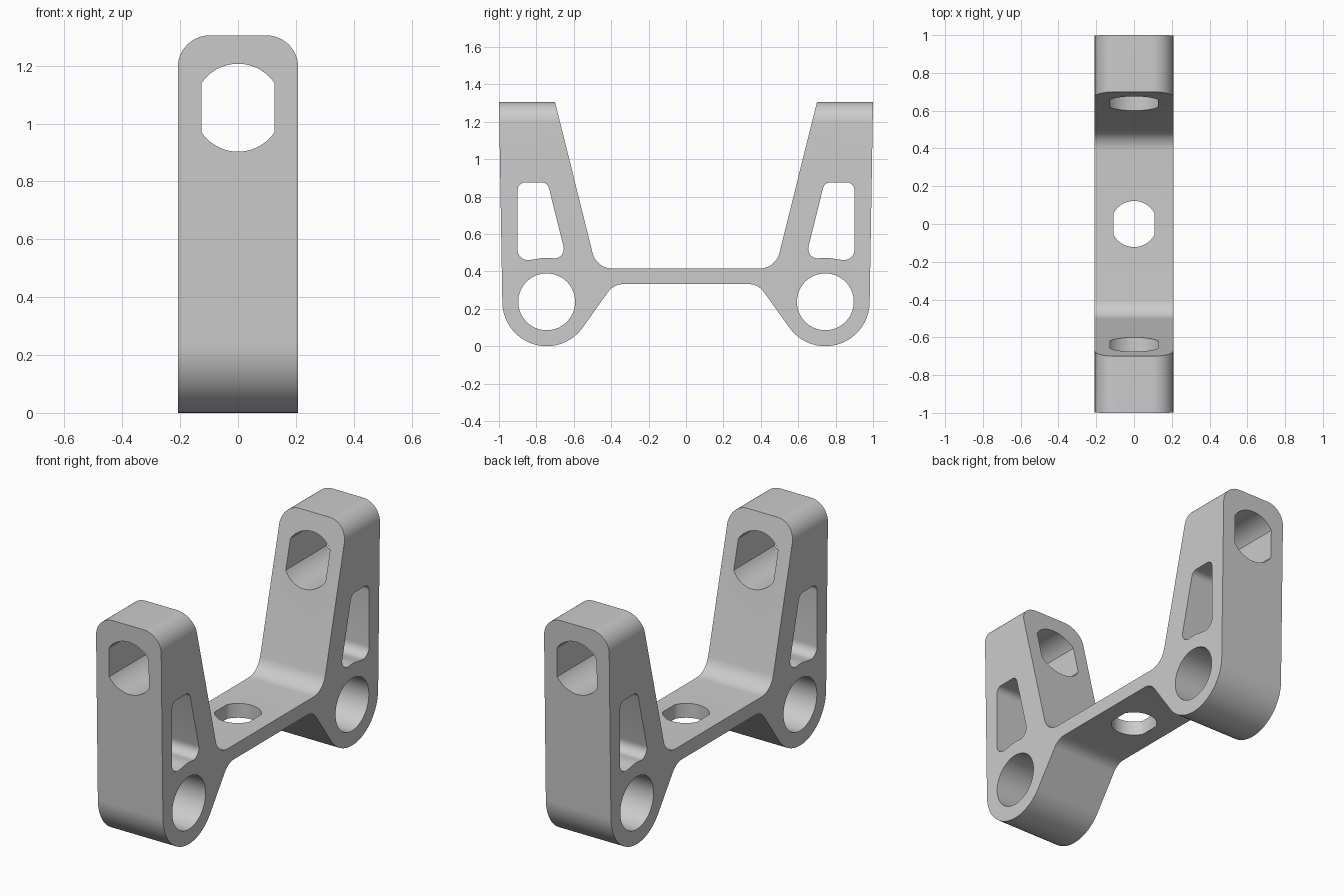
import bpy, bmesh, math
from mathutils import Vector

cube = bpy.data.objects.get("Cube")
if cube:
    bpy.data.objects.remove(cube, do_unlink=True)

HALF_WIDTH = 0.208
HUB = (0.745, 0.237)          # centre of the lower round hub
HUB_RADIUS = 0.237

metal = bpy.data.materials.new("plain_grey")
metal.use_nodes = True
GREY = (0.6, 0.6, 0.6, 1)
metal.diffuse_color = GREY
metal.node_tree.nodes["Principled BSDF"].inputs["Base Color"].default_value = GREY


def arc(centre, radius, start, end, steps):
    """Points on an arc, angles in degrees."""
    angles = [math.radians(start + (end - start) * i / steps) for i in range(steps + 1)]
    return [(centre[0] + radius * math.cos(a), centre[1] + radius * math.sin(a)) for a in angles]


def rounded(corners, steps=10):
    """Closed outline whose (a, b, radius) corners are filleted."""
    points = []
    for i, (a, b, r) in enumerate(corners):
        p = Vector((a, b))
        if not r:
            points.append((a, b))
            continue
        u = (Vector(corners[i - 1][:2]) - p).normalized()
        v = (Vector(corners[(i + 1) % len(corners)][:2]) - p).normalized()
        half = u.angle(v) / 2
        centre = p + (u + v).normalized() * (r / math.sin(half))
        reach = r / math.tan(half)
        s, e = p + u * reach - centre, p + v * reach - centre
        a0 = math.atan2(s.y, s.x)
        turn = (math.atan2(e.y, e.x) - a0 + math.pi) % math.tau - math.pi
        points += arc(centre, r, math.degrees(a0), math.degrees(a0 + turn), steps)
    return points


def extrude(name, outline, axis, low, high):
    """Solid made by pushing an outline along one axis."""
    place = {"X": lambda a, b, c: (c, a, b),
             "Y": lambda a, b, c: (a, c, b),
             "Z": lambda a, b, c: (a, b, c)}[axis]
    bm = bmesh.new()
    face = bm.faces.new([bm.verts.new(place(a, b, low)) for a, b in outline])
    moved = bmesh.ops.extrude_face_region(bm, geom=[face])["geom"]
    bmesh.ops.translate(bm, vec=place(0, 0, high - low),
                        verts=[g for g in moved if isinstance(g, bmesh.types.BMVert)])
    bmesh.ops.recalc_face_normals(bm, faces=bm.faces)
    mesh = bpy.data.meshes.new(name)
    bm.to_mesh(mesh)
    bm.free()
    mesh.materials.append(metal)
    obj = bpy.data.objects.new(name, mesh)
    bpy.context.collection.objects.link(obj)
    return obj


def flat_sided_hole(radius, flat, centre_b):
    """Round outline trimmed by two flats."""
    cut = math.degrees(math.acos(flat / radius))
    return (arc((0, centre_b), radius, cut, 180 - cut, 24)
            + arc((0, centre_b), radius, 180 + cut, 360 - cut, 24))


# Side profile: bridge, tapered arm, round hub, then mirrored to the other end
half = [(0.479, 0.415, 0.11), (0.7, 1.305, 0), (1.0, 1.305, 0)]
half += [(a, b, 0) for a, b in arc(HUB, HUB_RADIUS, 0, -144.2, 40)]
half += [(0.386, 0.332, 0.1)]
profile = rounded(half + [(-a, b, r) for a, b, r in reversed(half)])
bracket = extrude("bracket", profile, "X", -HALF_WIDTH, HALF_WIDTH)

# Rounded upper corners of both arms
w = HALF_WIDTH
envelope = extrude("arm_corner_envelope",
                   rounded([(-w, 1.305, 0.11), (w, 1.305, 0.11), (w + 0.0001, -0.1, 0), (-w - 0.0001, -0.1, 0)], 14),
                   "Y", -1.2, 1.2)
tools = [(envelope, "INTERSECT")]

# Hub bores and weight-saving slots in each arm
slot = [(0.90, 0.875, 0.04), (0.74, 0.875, 0.04), (0.636, 0.455, 0.05)]
slot += [(a, b, 0) for a, b in arc(HUB, 0.235, 101, 76, 8)]
slot += [(0.90, 0.452, 0.055)]
for side in (-1, 1):
    for name, outline in (("hub_bore", arc(HUB, 0.152, 0, 354, 59)),
                          ("arm_slot", rounded(slot))):
        cutter = extrude(name, [(side * a, b) for a, b in outline], "X", -0.5, 0.5)
        tools.append((cutter, "DIFFERENCE"))

# Flat-sided holes through the arms and through the bridge
tools.append((extrude("arm_hole", flat_sided_hole(0.152, 0.127, 1.055), "Y", -1.2, 1.2), "DIFFERENCE"))
tools.append((extrude("bridge_hole", flat_sided_hole(0.122, 0.109, 0), "Z", 0.2, 0.6), "DIFFERENCE"))

for tool, operation in tools:
    mod = bracket.modifiers.new(tool.name, "BOOLEAN")
    mod.object = tool
    mod.operation = operation
    mod.solver = "EXACT"

# Bake the cuts and remove the cutters
graph = bpy.context.evaluated_depsgraph_get()
result = bpy.data.meshes.new_from_object(bracket.evaluated_get(graph))
bracket.modifiers.clear()
bracket.data = result
for tool, _ in tools:
    bpy.data.objects.remove(tool, do_unlink=True)

bpy.ops.object.select_all(action="DESELECT")
bracket.select_set(True)
bpy.context.view_layer.objects.active = bracket
bpy.ops.object.shade_smooth_by_angle(angle=math.radians(30))
